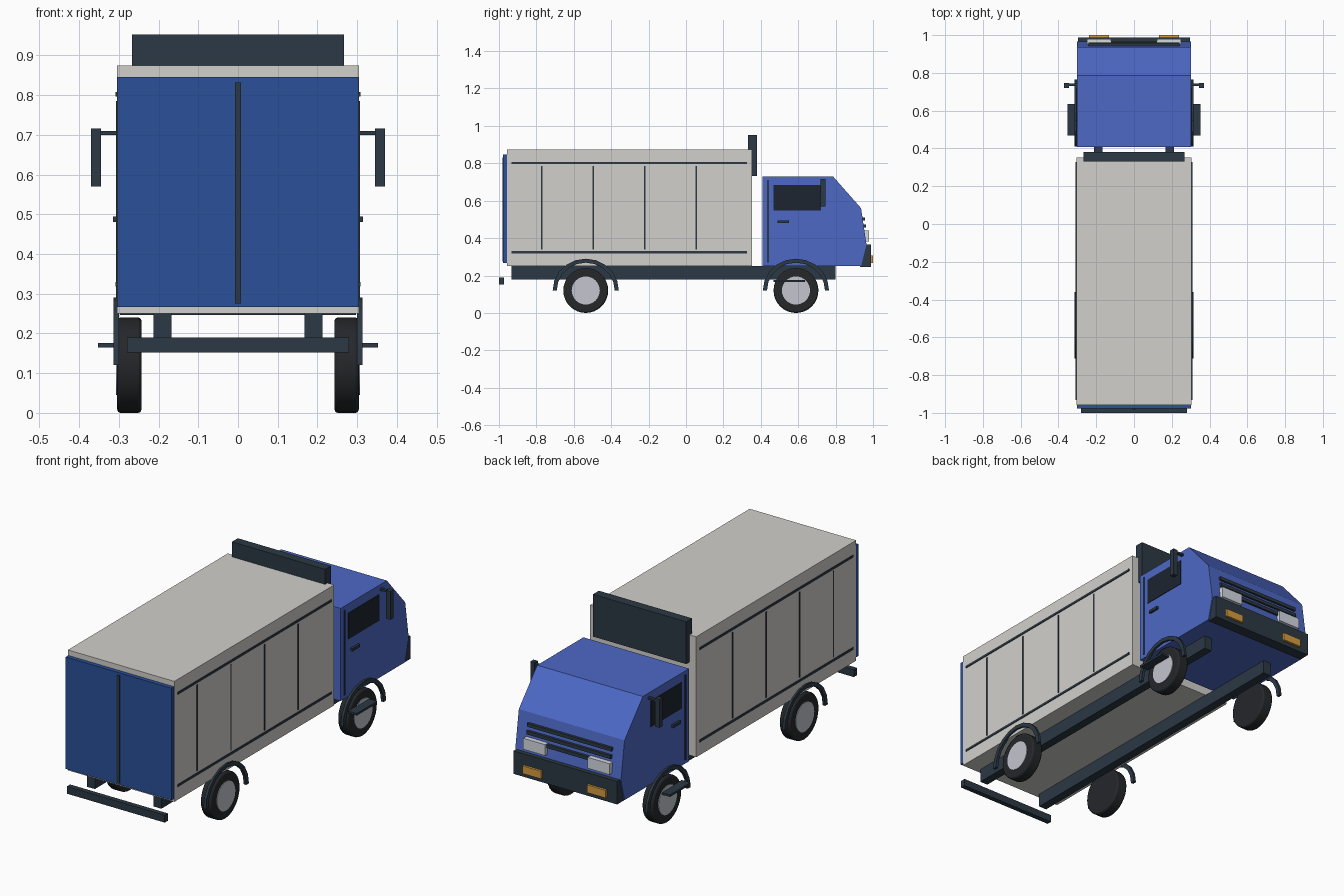
import bpy, bmesh, math

if "Cube" in bpy.data.objects:
    bpy.data.objects.remove(bpy.data.objects["Cube"])


def material(name, r, g, b):
    m = bpy.data.materials.new(name)
    m.diffuse_color = (r, g, b, 1)
    m.use_nodes = True
    m.node_tree.nodes["Principled BSDF"].inputs["Base Color"].default_value = m.diffuse_color
    return m


CAB = material("cab_blue", 0.075, 0.14, 0.56)
DOOR = material("door_blue", 0.023, 0.08, 0.32)
BODY = material("body_cream", 0.64, 0.63, 0.60)
DARK = material("dark_trim", 0.025, 0.04, 0.058)
GLASS = material("glass", 0.012, 0.018, 0.03)
TYRE = material("tyre_black", 0.018, 0.02, 0.023)
HUB = material("hub_silver", 0.55, 0.56, 0.62)
LAMP = material("lamp_clear", 0.66, 0.7, 0.76)
AMBER = material("lamp_amber", 0.68, 0.33, 0.05)


def finish(name, bm, mat):
    bmesh.ops.recalc_face_normals(bm, faces=bm.faces)
    me = bpy.data.meshes.new(name)
    bm.to_mesh(me)
    bm.free()
    me.materials.append(mat)
    ob = bpy.data.objects.new(name, me)
    bpy.context.collection.objects.link(ob)
    return ob


def box(name, x, y, z, mat):
    """Box from (min, max) ranges."""
    bm = bmesh.new()
    bmesh.ops.create_cube(bm, size=1)
    for v in bm.verts:
        for i, (a, b) in enumerate((x, y, z)):
            v.co[i] = (a + b) / 2 + v.co[i] * (b - a)
    return finish(name, bm, mat)


def pair(name, x, y, z, mat):
    """Matching boxes on the left and right."""
    box(name + "_right", x, y, z, mat)
    box(name + "_left", (-x[1], -x[0]), y, z, mat)


def extrude(name, profile, x0, x1, mat):
    """Side profile of (y, z) points pulled along x."""
    bm = bmesh.new()
    face = bm.faces.new([bm.verts.new((x0, y, z)) for y, z in profile])
    ext = bmesh.ops.extrude_face_region(bm, geom=[face])
    for v in ext["geom"]:
        if isinstance(v, bmesh.types.BMVert):
            v.co.x = x1
    return finish(name, bm, mat)


def disc(name, x0, x1, y, z, r, mat, bevel=0):
    n = 32
    ring = [(y + r * math.cos(2 * math.pi * i / n), z + r * math.sin(2 * math.pi * i / n)) for i in range(n)]
    ob = extrude(name, ring, x0, x1, mat)
    if bevel:
        mod = ob.modifiers.new("shoulder", "BEVEL")
        mod.width, mod.segments, mod.limit_method = bevel, 2, 'ANGLE'
        mod.angle_limit = math.radians(40)
    bpy.context.view_layer.objects.active = ob
    ob.select_set(True)
    bpy.ops.object.shade_smooth_by_angle(angle=math.radians(30))
    ob.select_set(False)


# Cargo box, rear doors and seam
box("cargo_box", (-0.305, 0.305), (-0.957, 0.352), (0.25, 0.874), BODY)
box("rear_doors", (-0.303, 0.303), (-0.978, -0.957), (0.266, 0.846), DOOR)
box("rear_door_seam", (-0.008, 0.008), (-0.982, -0.975), (0.275, 0.832), DARK)

# Cargo box side trim
for z in (0.324, 0.802):
    pair("side_rail", (0.30, 0.3085), (-0.932, 0.327), (z - 0.006, z + 0.006), DARK)
for y in (-0.77, -0.495, -0.22, 0.056):
    pair("side_panel_seam", (0.30, 0.3075), (y - 0.004, y + 0.004), (0.34, 0.785), DARK)

# Chassis
pair("chassis_rail", (0.168, 0.213), (-0.932, 0.80), (0.18, 0.25), DARK)
box("rear_bumper", (-0.28, 0.28), (-1.0, -0.974), (0.152, 0.19), DARK)

# Cab with sloped windscreen face
extrude("cab", [(0.408, 0.25), (0.408, 0.73), (0.786, 0.73), (0.936, 0.56),
                (0.965, 0.365), (0.936, 0.25)], -0.303, 0.303, CAB)
box("wind_deflector", (-0.267, 0.267), (0.332, 0.38), (0.733, 0.952), DARK)

# Cab front: bumper, grille and lamps
box("front_bumper", (-0.297, 0.297), (0.93, 0.988), (0.246, 0.365), DARK)
for z in (0.502, 0.465, 0.428):
    y = 0.936 + (0.56 - z) * 0.149
    box("grille_bar", (-0.242, 0.242), (y - 0.01, y + 0.012), (z - 0.009, z + 0.009), DARK)
pair("headlight", (0.122, 0.248), (0.94, 0.979), (0.383, 0.44), LAMP)
pair("indicator", (0.132, 0.238), (0.98, 1.0), (0.268, 0.308), AMBER)

# Cab sides: windows, door seam, handle, mirrors, steps
pair("side_window", (0.295, 0.306), (0.468, 0.722), (0.548, 0.683), GLASS)
pair("door_seam", (0.295, 0.307), (0.434, 0.443), (0.27, 0.71), DARK)
pair("door_handle", (0.295, 0.315), (0.49, 0.55), (0.48, 0.494), DARK)
pair("mirror_arm", (0.295, 0.35), (0.73, 0.745), (0.70, 0.71), DARK)
pair("mirror", (0.345, 0.37), (0.72, 0.746), (0.57, 0.716), DARK)
pair("cab_step", (0.303, 0.353), (0.468, 0.635), (0.165, 0.176), DARK)

# Wheels with hubs and arched fenders
for axle, y in (("rear", -0.536), ("front", 0.588)):
    arc = []
    for r, order in ((0.177, range(11)), (0.155, range(10, -1, -1))):
        arc += [(y + r * math.cos(math.pi * i / 10), 0.12 + 0.96 * r * math.sin(math.pi * i / 10))
                for i in order]
    for side, s in (("right", 1), ("left", -1)):
        tag = axle + "_" + side
        disc("tyre_" + tag, s * 0.243, s * 0.304, y, 0.12, 0.12, TYRE, 0.008)
        disc("hub_" + tag, s * 0.29, s * 0.3075, y, 0.12, 0.075, HUB)
        extrude("fender_" + tag, arc, s * 0.300, s * 0.314, DARK)
